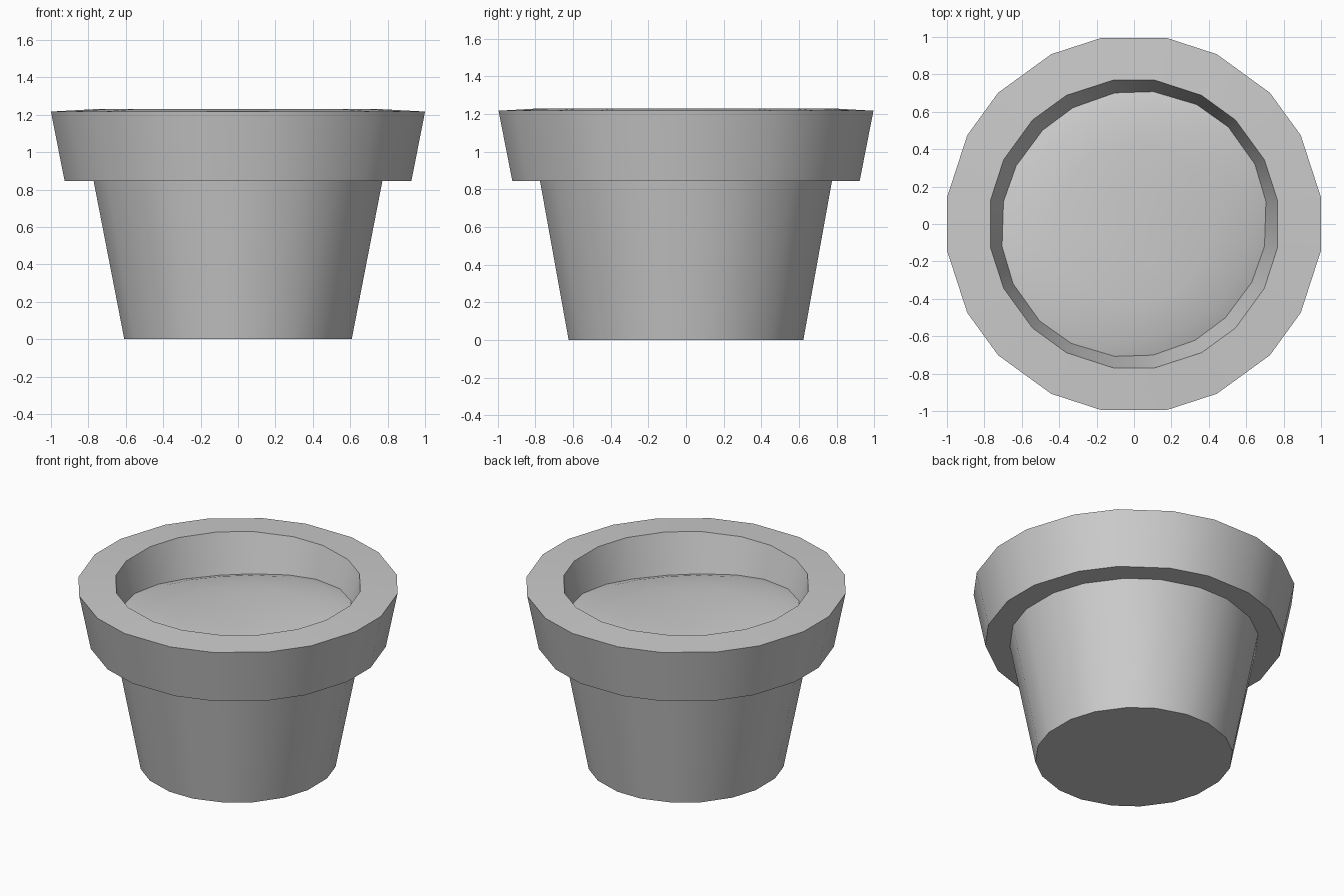
import bpy, bmesh
from math import cos, sin, radians

if "Cube" in bpy.data.objects:
    bpy.data.objects.remove(bpy.data.objects["Cube"])

SIDES = 20


def angles(offset):
    # uneven 20-gon: pairs of corners set either side of every 36 degrees
    return [radians(36 * k + s * offset) for k in range(10) for s in (-1, 1)]


def ring(bm, r, z, offset, sx=1.0, sy=1.0):
    return [bm.verts.new((r * cos(a) * sx, r * sin(a) * sy, z)) for a in angles(offset)]


def bridge(bm, a, b):
    for i in range(SIDES):
        j = (i + 1) % SIDES
        bm.faces.new((a[i], a[j], b[j], b[i]))


def finish(bm, name):
    me = bpy.data.meshes.new(name)
    bm.normal_update()
    bm.to_mesh(me)
    bm.free()
    ob = bpy.data.objects.new(name, me)
    bpy.context.collection.objects.link(ob)
    bpy.ops.object.select_all(action='DESELECT')
    ob.select_set(True)
    bpy.context.view_layer.objects.active = ob
    bpy.ops.object.shade_smooth_by_angle(angle=radians(35))
    return ob


def wall_radius(z):
    return 0.777 - 0.29 * (1.23 - z)


def soil_edge(a):
    # soil is higher towards two opposite corners
    return 1.005 + 0.04 * sin(2 * a)


# pot: base, tapered body, overhanging rim and inner wall
bm = bmesh.new()
rings = [
    ring(bm, 0.623, 0.0, 9.7, 0.99, 1.01),
    ring(bm, 0.783, 0.845, 9.7),
    ring(bm, 0.936, 0.845, 8.0),
    ring(bm, 1.010, 1.217, 8.0),
    ring(bm, 0.777, 1.23, 9.7),
]
# inner wall ends where it meets the soil
rings.append([bm.verts.new((wall_radius(soil_edge(a)) * cos(a),
                            wall_radius(soil_edge(a)) * sin(a), soil_edge(a)))
              for a in angles(9.7)])
for low, high in zip(rings, rings[1:]):
    bridge(bm, low, high)
bm.faces.new(list(reversed(rings[0])))
finish(bm, "pot")

# soil: gently mounded, uneven surface
bm = bmesh.new()
previous = None
for f, lift in ((1.0, 0.0), (0.88, 0.022), (0.6, 0.03), (0.3, 0.03)):
    current = []
    for a in angles(9.7):
        r = wall_radius(soil_edge(a)) * f
        z = 1.005 + 0.04 * sin(2 * a) * f * f + lift
        current.append(bm.verts.new((r * cos(a), r * sin(a), z)))
    if previous:
        bridge(bm, previous, current)
    previous = current
centre = bm.verts.new((0, 0, 1.033))
for i in range(SIDES):
    bm.faces.new((previous[i], previous[(i + 1) % SIDES], centre))
finish(bm, "soil")
